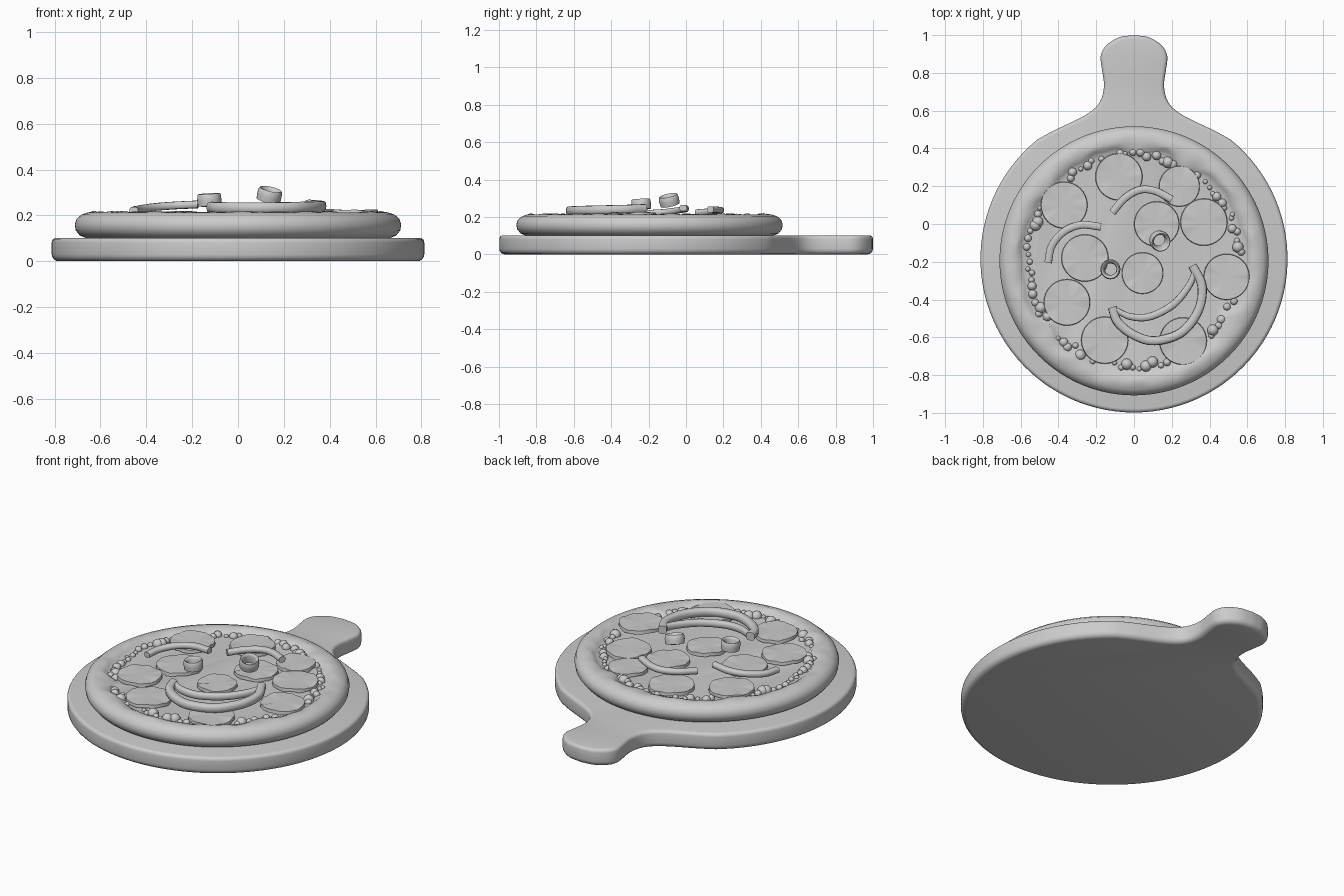
import bpy, bmesh, math, random
from mathutils import Vector, Matrix

random.seed(4)
cube = bpy.data.objects.get("Cube")
if cube:
    bpy.data.objects.remove(cube, do_unlink=True)

grey = bpy.data.materials.new("plain grey")
grey.use_nodes = True
colour = (0.6, 0.6, 0.6, 1)
grey.diffuse_color = colour
grey.node_tree.nodes["Principled BSDF"].inputs["Base Color"].default_value = colour

PIZZA = Vector((0, -0.195, 0))
CHEESE_Z = 0.187


def finish(name, bm, angle=40):
    bmesh.ops.recalc_face_normals(bm, faces=bm.faces)
    mesh = bpy.data.meshes.new(name)
    bm.to_mesh(mesh)
    bm.free()
    mesh.materials.append(grey)
    obj = bpy.data.objects.new(name, mesh)
    bpy.context.collection.objects.link(obj)
    bpy.ops.object.select_all(action="DESELECT")
    obj.select_set(True)
    bpy.context.view_layer.objects.active = obj
    bpy.ops.object.shade_smooth_by_angle(angle=math.radians(angle))


def smooth_path(points, steps=6):
    """Catmull-Rom curve through the points."""
    p = [Vector(q) for q in points]
    p = [2 * p[0] - p[1]] + p + [2 * p[-1] - p[-2]]
    out = []
    for a, b, c, d in zip(p, p[1:], p[2:], p[3:]):
        for i in range(steps):
            t = i / steps
            out.append((2 * b + (c - a) * t + (2 * a - 5 * b + 4 * c - d) * t * t
                        + (3 * b - a - 3 * c + d) * t ** 3) / 2)
    return out + [p[-2]]


def bridge(bm, rings):
    for a, b in zip(rings, rings[1:]):
        n = len(a)
        for i in range(n):
            bm.faces.new((a[i], a[(i + 1) % n], b[(i + 1) % n], b[i]))


def strip(name, points, half_w, half_h, taper=0.0):
    """Rounded pepper strip swept along a path, narrowing towards its ends."""
    path = smooth_path(points)
    bm = bmesh.new()
    rings = []
    for i, p in enumerate(path):
        t = path[min(i + 1, len(path) - 1)] - path[max(i - 1, 0)]
        side = Vector((t.y, -t.x, 0)).normalized()
        w = half_w * (1 - taper * abs(2 * i / (len(path) - 1) - 1) ** 2)
        ring = []
        for k in range(12):
            a = math.tau * k / 12
            u, v = (math.copysign(abs(c) ** 0.7, c) for c in (math.cos(a), math.sin(a)))
            ring.append(bm.verts.new(p + side * u * w + Vector((0, 0, v * half_h))))
        rings.append(ring)
    bridge(bm, rings)
    bm.faces.new(rings[0])
    bm.faces.new(rings[-1])
    finish(name, bm, 50)


# Serving board with handle: round body flowing into a neck and rounded grip
body = []
for i in range(41):
    a = math.radians(-90 + 141 * i / 40)
    body.append(Vector((0.813 * math.cos(a), -0.185 + 0.813 * math.sin(a), 0)))
grip = smooth_path([body[-1], (0.43, 0.492, 0), (0.345, 0.532, 0), (0.265, 0.572, 0),
                    (0.203, 0.617, 0), (0.17, 0.67, 0), (0.159, 0.74, 0),
                    (0.17, 0.82, 0), (0.176, 0.89, 0), (0.147, 0.945, 0),
                    (0.08, 0.988, 0), (0, 1, 0)], 4)
half = body[:-1] + grip
outline = half + [Vector((-p.x, p.y, 0)) for p in half[-2:0:-1]]
bm = bmesh.new()
face = bm.faces.new([bm.verts.new(p) for p in outline])
ext = bmesh.ops.extrude_face_region(bm, geom=[face])
bmesh.ops.translate(bm, vec=(0, 0, 0.102),
                    verts=[v for v in ext["geom"] if isinstance(v, bmesh.types.BMVert)])
for height, offset in ((0.102, 0.02), (0, 0.03)):
    rim = [e for e in bm.edges if all(abs(v.co.z - height) < 1e-4 for v in e.verts)]
    bmesh.ops.bevel(bm, geom=rim, offset=offset, segments=4, profile=0.5, affect="EDGES")
finish("serving_board", bm, 40)

# Pizza crust and cheese: turned profile, steep inner wall with a few melted sags
profile = [(0.66, 0.1), (0.69, 0.112), (0.708, 0.135), (0.712, 0.16), (0.704, 0.185),
           (0.682, 0.204), (0.655, 0.213), (0.63, 0.214), (0.612, 0.208),
           (0.598, 0.199), (0.588, 0.191), (0.56, CHEESE_Z)]
sags = [(62, 0.05), (88, 0.03), (140, 0.035), (218, 0.045), (240, 0.03), (328, 0.05)]
SEG = 160
bm = bmesh.new()
rings = []
for j, (r, z) in enumerate(profile):
    melt = min(1, max(0, j - 6) / 3)
    ring = []
    for i in range(SEG):
        a = math.tau * i / SEG
        sag = 0
        for degrees, depth in sags:
            turn = (math.degrees(a) - degrees + 180) % 360 - 180
            sag += depth * math.exp(-(turn / 6) ** 2)
        ripple = 0.006 * math.sin(11 * a) + 0.005 * math.sin(29 * a + 2)
        rr = r + (ripple - sag) * melt
        zz = z + (0.6 * ripple if 6 < j < 11 else 0)
        ring.append(bm.verts.new(PIZZA + Vector((rr * math.cos(a), rr * math.sin(a), zz))))
    rings.append(ring)
bridge(bm, rings)
bm.faces.new(rings[0])
bm.faces.new(rings[-1])
finish("pizza_crust", bm, 60)

# Pepperoni slices: x, y, radius, lift
slices = [(-0.08, 0.25, 0.125, 0), (0.24, 0.2, 0.108, 0), (-0.37, 0.1, 0.124, 0.003),
          (0.12, 0.0, 0.12, 0), (0.37, 0.01, 0.125, 0), (-0.26, -0.18, 0.125, 0),
          (0.045, -0.26, 0.11, 0), (0.49, -0.28, 0.122, 0.012), (-0.355, -0.415, 0.123, 0.004),
          (-0.155, -0.615, 0.125, 0.004), (0.26, -0.62, 0.126, 0.004)]
for n, (x, y, r, lift) in enumerate(slices):
    bm = bmesh.new()
    bmesh.ops.create_cone(bm, cap_ends=True, cap_tris=True, segments=32,
                          radius1=r, radius2=r * 0.98, depth=0.018)
    # Creased edge, so that the top fans out in folds from the middle
    phase = random.uniform(0, math.tau)
    for v in bm.verts:
        a = math.atan2(v.co.y, v.co.x)
        if v.co.xy.length > 0.01:
            v.co.z += (0.003 * math.sin(3 * a + phase) + 0.002 * math.sin(8 * a + phase)
                       + random.uniform(-0.002, 0.002))
    bm.transform(Matrix.Translation((x, y, CHEESE_Z + 0.014 + lift)))
    finish(f"pepperoni_{n + 1}", bm, 50)

# Smiling mouth: lower and upper pepper strips meeting at the corners
strip("mouth_lower", [(-0.115, -0.44, 0.236), (-0.085, -0.52, 0.234), (0, -0.588, 0.233),
                      (0.11, -0.618, 0.233), (0.25, -0.575, 0.235), (0.34, -0.46, 0.238),
                      (0.36, -0.33, 0.241), (0.31, -0.22, 0.245)], 0.024, 0.024)
strip("mouth_upper", [(-0.095, -0.455, 0.234), (-0.02, -0.49, 0.234), (0.085, -0.49, 0.234),
                      (0.21, -0.425, 0.237), (0.295, -0.32, 0.24), (0.325, -0.235, 0.243)],
      0.02, 0.02, 0.3)

# Eyebrows: sloping pepper strips
strip("right_eyebrow", [(-0.455, -0.205, 0.22), (-0.435, -0.115, 0.226), (-0.37, -0.04, 0.236),
                        (-0.28, -0.005, 0.243), (-0.175, -0.015, 0.248)], 0.02, 0.017)
strip("left_eyebrow", [(-0.115, 0.06, 0.224), (-0.05, 0.135, 0.23), (0.03, 0.18, 0.235),
                       (0.11, 0.175, 0.238), (0.2, 0.13, 0.24)], 0.02, 0.017)


def olive_ring(name, centre, radius, tilt_x, tilt_y):
    """Hollow olive slice with a rounded wall."""
    bm = bmesh.new()
    wall = [(1, -0.024), (1.04, 0), (1, 0.022), (0.92, 0.028), (0.8, 0.026),
            (0.7, 0.014), (0.63, -0.01), (0.6, -0.028)]
    rings = [[bm.verts.new((radius * r * math.cos(math.tau * i / 28),
                            radius * r * math.sin(math.tau * i / 28), z))
              for i in range(28)] for r, z in wall]
    bridge(bm, rings + rings[:1])
    bm.transform(Matrix.Translation(centre) @ Matrix.Rotation(tilt_y, 4, "Y")
                 @ Matrix.Rotation(tilt_x, 4, "X"))
    finish(name, bm, 50)


# Eyes
olive_ring("right_eye", (-0.125, -0.24, 0.267), 0.051, 0.04, -0.06)
olive_ring("left_eye", (0.137, -0.09, 0.288), 0.052, 0.22, 0.22)

# Bubbles of melted cheese nestled against the crust, clear of the pepperoni
bm = bmesh.new()
COUNT = 96
for i in range(COUNT):
    a = math.tau * (i + random.uniform(-0.3, 0.3)) / COUNT
    r = random.choice((0.013, 0.016, 0.02, 0.024, 0.03))
    d = 0.562 + random.uniform(-0.018, 0.018)
    spot = PIZZA + Vector((d * math.cos(a), d * math.sin(a), CHEESE_Z + 0.1 * r))
    if all((spot.xy - Vector((x, y))).length > radius for x, y, radius, lift in slices):
        bmesh.ops.create_uvsphere(bm, u_segments=14, v_segments=8, radius=r,
                                  matrix=Matrix.Translation(spot))
finish("cheese_bubbles", bm, 60)
